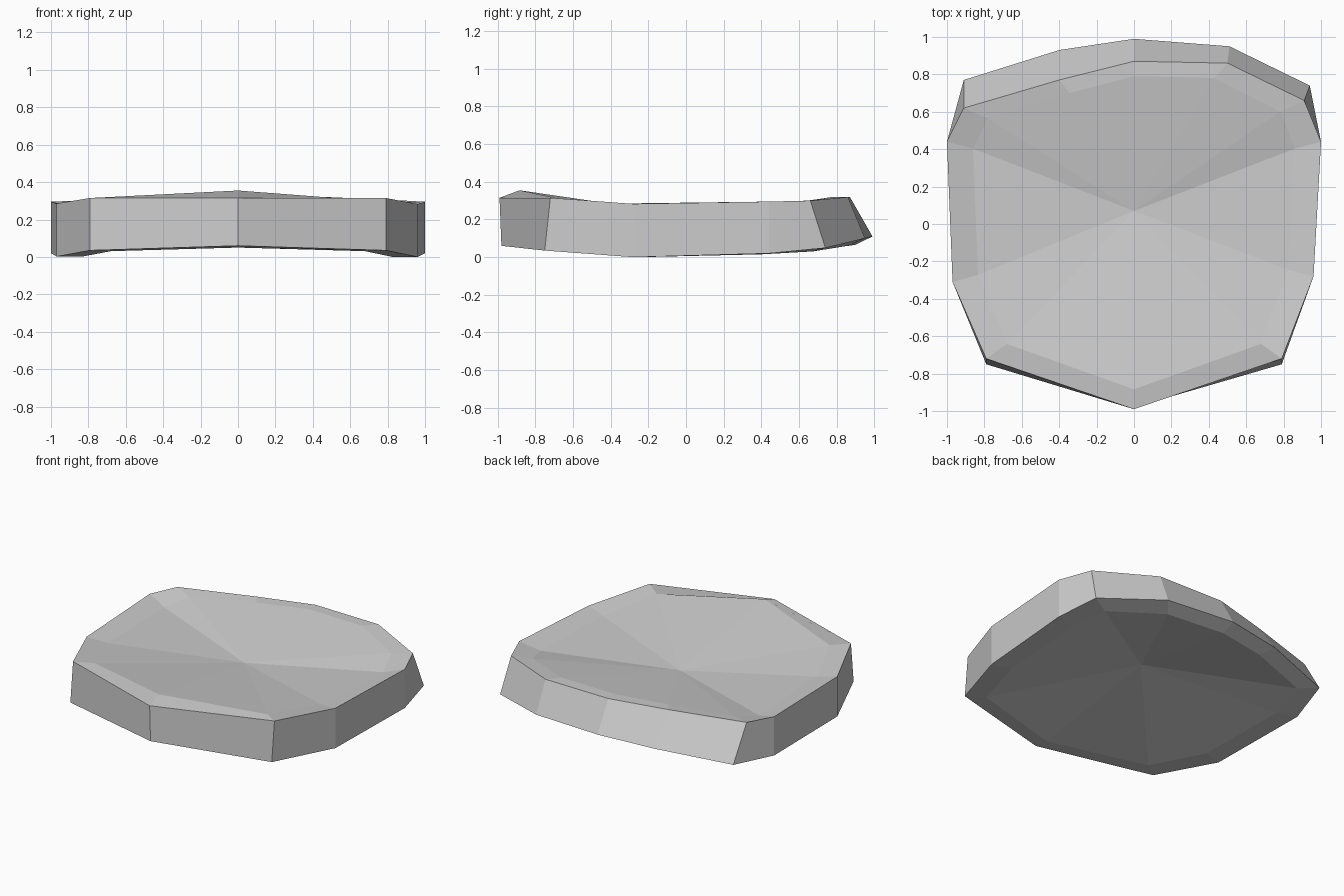
import bpy
import bmesh
from mathutils import Vector

default_cube = bpy.data.objects.get("Cube")
if default_cube:
    bpy.data.objects.remove(default_cube, do_unlink=True)

# Rim corners, counterclockwise: top x, top y, bottom x, bottom y
OUTLINE = [
    (0, -.99, 0, -.98), (.79, -.72, .79, -.75), (.96, -.28, .96, -.28),
    (1, .44, 1, .44), (.91, .66, .94, .74), (.5, .86, .51, .95),
    (0, .87, 0, .99), (-.4, .77, -.4, .93), (-.91, .62, -.91, .77),
    (-1, .44, -1, .44), (-.97, -.31, -.97, -.31), (-.79, -.72, -.79, -.75),
]

# Height along the slab from front to back: (y, z)
TOP_RIM = [(-.99, .315), (-.72, .315), (-.28, .283), (.44, .295), (.66, .3), (.87, .32)]
TOP_INNER = [(-.88, .355), (-.64, .303), (-.25, .26), (.4, .25), (.58, .288), (.78, .32)]
BOTTOM_RIM = [(-.98, .06), (-.75, .035), (-.28, 0), (.44, .02), (.75, .05), (.99, .11)]
BOTTOM_INNER = [(-.87, .05), (-.66, .03), (-.25, 0), (.4, .015), (.67, .03), (.89, .065)]

# Hollow centre of each side, and how far the inner rings are drawn in
CENTRE_Y = .07
TOP_CENTRE_Z = .215
BOTTOM_CENTRE_Z = .2
INSET_X = .86
INSET_Y = .9


def height_at(profile, y):
    """Interpolate a height profile, clamped at both ends."""
    if y <= profile[0][0]:
        return profile[0][1]
    for (y_start, z_start), (y_end, z_end) in zip(profile, profile[1:]):
        if y <= y_end:
            blend = (y - y_start) / (y_end - y_start)
            return z_start + blend * (z_end - z_start)
    return profile[-1][1]


def add_ring(mesh, outline, profile, scale_x=1, scale_y=1):
    """Add one ring of corners, scaled about the hollow centre."""
    ring = []
    for x, y in outline:
        ring_y = CENTRE_Y + (y - CENTRE_Y) * scale_y
        position = Vector((x * scale_x, ring_y, height_at(profile, ring_y)))
        ring.append(mesh.verts.new(position))
    return ring


def bridge(mesh, lower, upper):
    """Join two rings with a band of quads."""
    count = len(lower)
    for i in range(count):
        following = (i + 1) % count
        mesh.faces.new((lower[i], lower[following], upper[following], upper[i]))


def fan(mesh, ring, z):
    """Close a ring with triangles that meet in the hollow centre."""
    centre = mesh.verts.new((0, CENTRE_Y, z))
    for i, corner in enumerate(ring):
        mesh.faces.new((corner, ring[(i + 1) % len(ring)], centre))


# Slab material
stone = bpy.data.materials.new("grey_stone")
stone.use_nodes = True
stone_colour = (.6, .6, .6, 1)
stone.diffuse_color = stone_colour
for node in stone.node_tree.nodes:
    if node.type == "BSDF_PRINCIPLED":
        node.inputs["Base Color"].default_value = stone_colour

# Slab: hollow underside, leaning rim wall, chamfer and hollow top
bm = bmesh.new()
top_outline = [(corner[0], corner[1]) for corner in OUTLINE]
bottom_outline = [(corner[2], corner[3]) for corner in OUTLINE]
rings = [
    add_ring(bm, bottom_outline, BOTTOM_INNER, INSET_X, INSET_Y),
    add_ring(bm, bottom_outline, BOTTOM_RIM),
    add_ring(bm, top_outline, TOP_RIM),
    add_ring(bm, top_outline, TOP_INNER, INSET_X, INSET_Y),
]
for lower_ring, upper_ring in zip(rings, rings[1:]):
    bridge(bm, lower_ring, upper_ring)
fan(bm, rings[0], BOTTOM_CENTRE_Z)
fan(bm, rings[-1], TOP_CENTRE_Z)
bmesh.ops.recalc_face_normals(bm, faces=bm.faces)

slab_mesh = bpy.data.meshes.new("stone_slab")
bm.to_mesh(slab_mesh)
bm.free()
slab_mesh.materials.append(stone)
slab = bpy.data.objects.new("stone_slab", slab_mesh)
bpy.context.collection.objects.link(slab)
